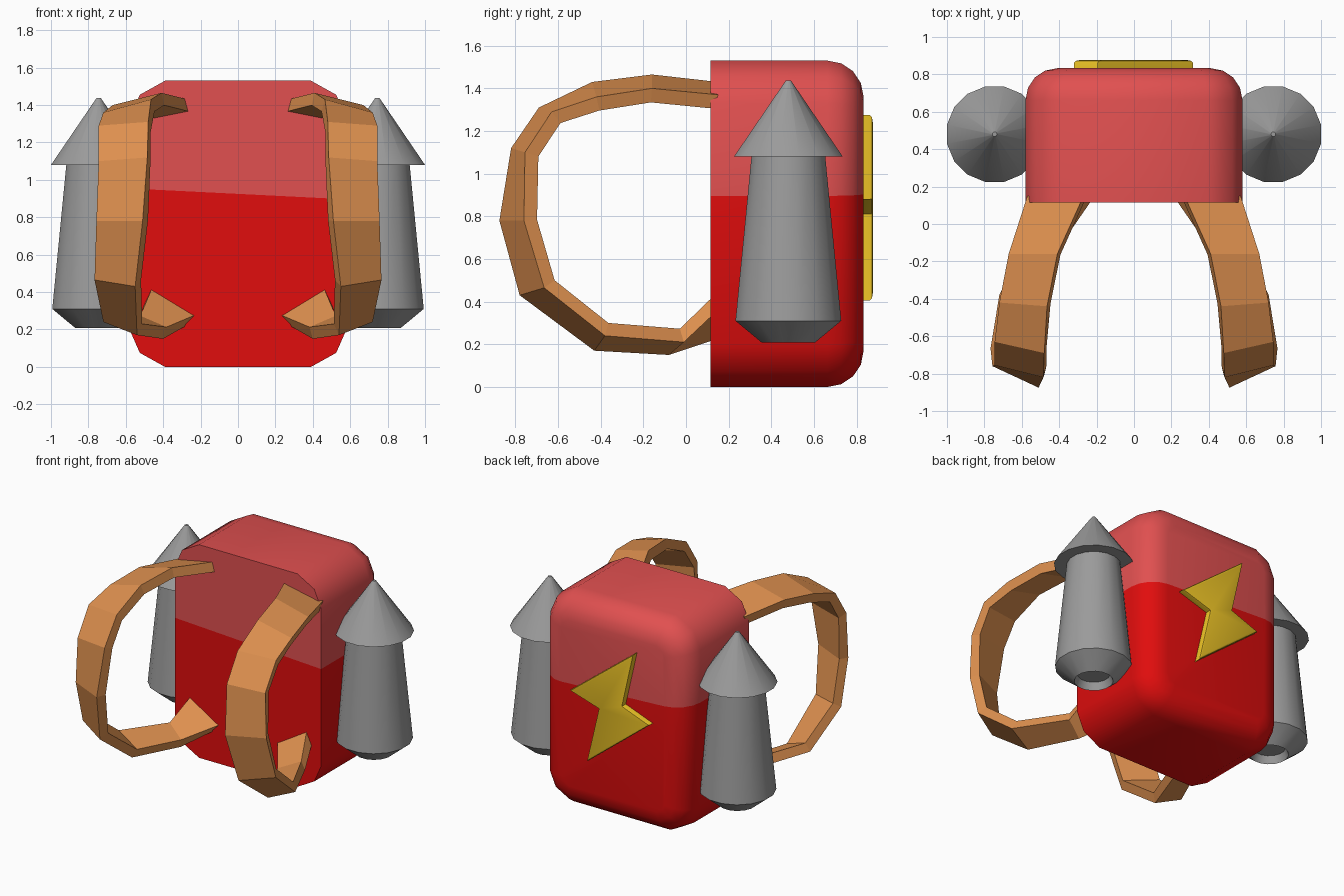
import bpy, bmesh, math
from mathutils import Vector

if "Cube" in bpy.data.objects:
    bpy.data.objects.remove(bpy.data.objects["Cube"])


def material(name, rgb):
    m = bpy.data.materials.new(name)
    m.diffuse_color = (*rgb, 1)
    m.use_nodes = True
    m.node_tree.nodes["Principled BSDF"].inputs["Base Color"].default_value = m.diffuse_color
    return m


RED = material("deep red", (0.75, 0.004, 0.004))
PINK = material("light red", (0.75, 0.08, 0.08))
GREY = material("grey", (0.33, 0.33, 0.33))
TAN = material("tan", (0.73, 0.28, 0.078))
GOLD = material("gold", (0.80, 0.52, 0.018))


def finish(bm, name, mats, angle=None):
    bmesh.ops.recalc_face_normals(bm, faces=bm.faces[:])
    me = bpy.data.meshes.new(name)
    bm.to_mesh(me)
    bm.free()
    ob = bpy.data.objects.new(name, me)
    bpy.context.collection.objects.link(ob)
    for m in mats:
        me.materials.append(m)
    if angle:
        bpy.ops.object.select_all(action='DESELECT')
        ob.select_set(True)
        bpy.context.view_layer.objects.active = ob
        bpy.ops.object.shade_smooth_by_angle(angle=math.radians(angle))
    return ob


def prism(pts, y0, y1):
    """Extrude an x-z outline along y."""
    bm = bmesh.new()
    a = [bm.verts.new((x, y0, z)) for x, z in pts]
    b = [bm.verts.new((x, y1, z)) for x, z in pts]
    bm.faces.new(a)
    bm.faces.new(b[::-1])
    n = len(pts)
    for i in range(n):
        j = (i + 1) % n
        bm.faces.new((a[i], b[i], b[j], a[j]))
    bmesh.ops.recalc_face_normals(bm, faces=bm.faces[:])
    return bm


def bevel_back(bm, y, width, segments):
    edges = [e for e in bm.edges if all(abs(v.co.y - y) < 1e-5 for v in e.verts)]
    bmesh.ops.bevel(bm, geom=edges, offset=width, offset_type='OFFSET', segments=segments,
                    profile=0.5, affect='EDGES', clamp_overlap=False)


# Bag body: flat front, rounded back, two reds split by a slanted cut
H = 1.53
corner = [(0.39, 0), (0.525, 0.075), (0.58, 0.2)]
half = corner + [(x, H - z) for x, z in reversed(corner)]
outline = half + [(-x, z) for x, z in reversed(half)]
bm = prism(outline, 0.115, 0.833)
bevel_back(bm, 0.833, 0.17, 4)
cut_point, cut_normal = Vector((0, 0, 0.925)), Vector((0.05, 0, 1)).normalized()
bmesh.ops.bisect_plane(bm, geom=bm.verts[:] + bm.edges[:] + bm.faces[:],
                       plane_co=cut_point, plane_no=cut_normal)
for f in bm.faces:
    f.material_index = int((f.calc_center_median() - cut_point).dot(cut_normal) > 0)
finish(bm, "bag_body", [RED, PINK], 40)

# Lightning bolt plate on the back
bolt = [(-0.195, 1.275), (-0.105, 0.88), (-0.32, 0.80), (0.18, 0.405), (0.085, 0.81), (0.315, 0.88)]
bm = prism(bolt, 0.80, 0.876)
bevel_back(bm, 0.876, 0.014, 2)
finish(bm, "bolt_emblem", [GOLD], 40)

# Side rockets: lathed profile of (radius, z), hollow nozzle at the bottom
rocket = [(0.105, 0.26), (0.125, 0.208), (0.248, 0.31), (0.173, 1.08), (0.255, 1.08), (0.012, 1.437)]
SIDES = 16


def build_rocket(side, name):
    bm = bmesh.new()
    rings = []
    for r, z in rocket:
        r /= math.cos(math.pi / SIDES)
        rings.append([bm.verts.new((side * 0.745 + r * math.cos(2 * math.pi * (i + .5) / SIDES),
                                    0.48 + r * math.sin(2 * math.pi * (i + .5) / SIDES), z))
                      for i in range(SIDES)])
    for lo, hi in zip(rings, rings[1:]):
        for i in range(SIDES):
            j = (i + 1) % SIDES
            bm.faces.new((lo[i], lo[j], hi[j], hi[i]))
    bm.faces.new(rings[0])
    bm.faces.new(rings[-1])
    finish(bm, name, [GREY], 35)


# Shoulder straps: twisted band given by the inside and outside edge of its outer surface
strap = [((0.27, 0.15, 1.43), (0.57, 0.15, 1.37)),
         ((0.41, -0.16, 1.465), (0.67, -0.16, 1.40)),
         ((0.465, -0.44, 1.43), (0.72, -0.42, 1.36)),
         ((0.48, -0.69, 1.31), (0.745, -0.63, 1.29)),
         ((0.485, -0.82, 1.12), (0.745, -0.755, 1.10)),
         ((0.51, -0.875, 0.78), (0.757, -0.76, 0.78)),
         ((0.55, -0.78, 0.43), (0.767, -0.665, 0.465)),
         ((0.54, -0.43, 0.17), (0.72, -0.38, 0.24)),
         ((0.40, -0.08, 0.15), (0.54, -0.01, 0.21)),
         ((0.26, 0.16, 0.23), (0.49, 0.16, 0.37))]
THICK = 0.068


def build_strap(side, name):
    bm = bmesh.new()
    pairs = [(Vector(a), Vector(b)) for a, b in strap]
    mids = [(a + b) / 2 for a, b in pairs]
    rings = []
    for i, (a, b) in enumerate(pairs):
        along = mids[min(i + 1, len(mids) - 1)] - mids[max(i - 1, 0)]
        n = along.cross(b - a).normalized()
        if n.dot(Vector((0.5, -0.1, 0.8)) - mids[i]) < 0:
            n = -n
        ring = [a, b, b + n * THICK, a + n * THICK]
        rings.append([bm.verts.new((side * p.x, p.y, p.z)) for p in ring])
    for r0, r1 in zip(rings, rings[1:]):
        for i in range(4):
            j = (i + 1) % 4
            bm.faces.new((r0[i], r0[j], r1[j], r1[i]))
    bm.faces.new(rings[0])
    bm.faces.new(rings[-1])
    finish(bm, name, [TAN])


for side, label in ((-1, "left"), (1, "right")):
    build_rocket(side, label + "_rocket")
    build_strap(side, label + "_strap")
